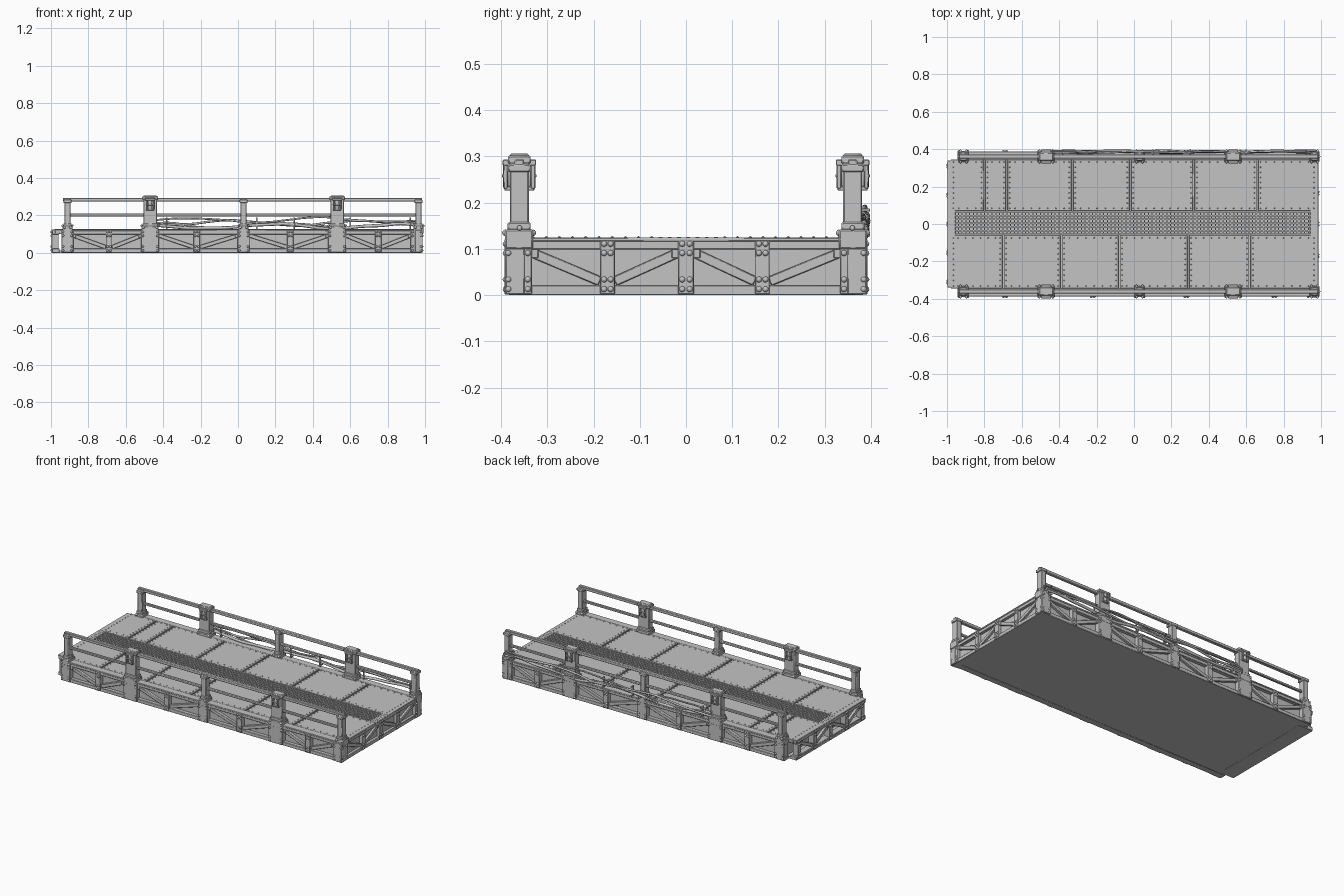
import bpy, bmesh, math, random
from mathutils import Vector, Matrix

random.seed(4)
if "Cube" in bpy.data.objects:
    bpy.data.objects.remove(bpy.data.objects["Cube"], do_unlink=True)

GREY = (0.55, 0.55, 0.55, 1)
mat = bpy.data.materials.new("grey_metal")
mat.use_nodes = True
mat.diffuse_color = GREY
mat.node_tree.nodes["Principled BSDF"].inputs["Base Color"].default_value = GREY

DECK = 0.125
POSTS = (-0.912, -0.47, 0.03, 0.53, 0.965)
LAMPS = (-0.47, 0.53)
IDENT = Matrix.Identity(4)


def box(bm, x0, x1, y0, y1, z0, z1, m=IDENT):
    size = Matrix.Diagonal((x1 - x0, y1 - y0, z1 - z0, 1))
    mid = Matrix.Translation(((x0 + x1) / 2, (y0 + y1) / 2, (z0 + z1) / 2))
    bmesh.ops.create_cube(bm, size=1, matrix=m @ mid @ size)


def beam(bm, a, b, w, d, m=IDENT):
    # rectangular bar between two points, w in the vertical plane, d across it
    a, b = Vector(a), Vector(b)
    rot = (b - a).to_track_quat('X', 'Z').to_matrix().to_4x4()
    size = Matrix.Diagonal(((b - a).length, d, w, 1))
    bmesh.ops.create_cube(bm, size=1, matrix=m @ Matrix.Translation((a + b) / 2) @ rot @ size)


def bolt(bm, p, r=0.007, m=IDENT, detail=2):
    bmesh.ops.create_icosphere(bm, subdivisions=detail, radius=r, matrix=m @ Matrix.Translation(p))


def finish(bm, name, bevel=0.0):
    bmesh.ops.recalc_face_normals(bm, faces=bm.faces)
    me = bpy.data.meshes.new(name)
    bm.to_mesh(me)
    bm.free()
    ob = bpy.data.objects.new(name, me)
    bpy.context.scene.collection.objects.link(ob)
    me.materials.append(mat)
    bpy.ops.object.select_all(action='DESELECT')
    ob.select_set(True)
    bpy.context.view_layer.objects.active = ob
    bpy.ops.object.shade_smooth_by_angle(angle=math.radians(40))
    if bevel:
        mod = ob.modifiers.new("Bevel", 'BEVEL')
        mod.width, mod.segments = bevel, 1
    return ob


def truss(name, m, u0, u1, stations, width, face=0.0):
    # chords, uprights, zigzag braces and bolts; local y = 0 is the outer chord face
    bm, rivets = bmesh.new(), bmesh.new()
    box(bm, u0, u1, 0, 0.04, 0, 0.022, m)
    box(bm, u0, u1, 0, 0.04, 0.099, DECK, m)
    box(bm, u0, u1, -0.004, 0.01, 0.116, DECK, m)
    for i, u in enumerate(stations):
        w = width(i)
        box(bm, u - w, u + w, -0.003 - face, 0.035, 0.002, 0.121, m)
        for z in (0.013, 0.034, 0.091, 0.111):
            for s in (-1, 1):
                bolt(rivets, (u + s * (w - 0.009), -0.003 - face, z), 0.0065, m)
    for i, (a, b) in enumerate(zip(stations, stations[1:])):
        a, b = a + width(i), b - width(i + 1)
        za, zb = (0.092, 0.03) if i % 2 == 0 else (0.03, 0.092)
        beam(bm, (a, 0.013, za), (b, 0.013, zb), 0.021, 0.018, m)
        # gusset at the high end of each brace
        g = a if i % 2 == 0 else b
        box(bm, g - 0.014, g + 0.014, 0.002, 0.03, 0.08, 0.105, m)
    finish(bm, name, 0.002)
    finish(rivets, name + "_bolts")


# solid core with a closed underside
bm = bmesh.new()
box(bm, -0.925, 0.965, -0.362, 0.362, 0.001, 0.11)
box(bm, -0.995, -0.9, -0.338, 0.338, 0, 0.012)
box(bm, -0.985, -0.9, -0.338, 0.338, 0.1, 0.112)
finish(bm, "platform_core")

# long side trusses
side_stations = [-0.912, -0.69, -0.47, -0.22, 0.03, 0.28, 0.53, 0.75, 0.955]
side_w = lambda i: 0.017 if i % 2 else (0.048 if i in (2, 6) else 0.032)
for name, s in (("front", -1), ("back", 1)):
    m = Matrix.Translation((0, s * 0.384, 0)) @ Matrix.Diagonal((1, -s, 1, 1))
    truss(name + "_truss", m, -0.945, 0.98, side_stations, side_w, 0.003)

# end trusses, the one at -x is the narrower coupling end
end_w = lambda i: 0.016 if i % 2 else (0.03 if i in (0, 4) else 0.017)
m = Matrix.Translation((0.982, 0, 0)) @ Matrix.Rotation(math.pi / 2, 4, 'Z')
truss("right_end_truss", m, -0.384, 0.384, [-0.363, -0.17, 0, 0.165, 0.363], end_w)
m = Matrix.Translation((-0.994, 0, 0)) @ Matrix.Rotation(-math.pi / 2, 4, 'Z')
truss("left_end_truss", m, -0.34, 0.34, [-0.31, -0.155, 0, 0.155, 0.31], lambda i: 0.015)

# deck plates with seams and rivets
plates, rivets = bmesh.new(), bmesh.new()
rows = ((0.07, 0.345, (-0.982, -0.8, -0.68, -0.33, -0.02, 0.32, 0.66, 0.978)),
        (-0.345, -0.06, (-0.982, -0.7, -0.39, -0.08, 0.29, 0.62, 0.978)))
for y0, y1, xs in rows:
    for a, b in zip(xs, xs[1:]):
        box(plates, a + 0.004, b - 0.004, y0, y1, 0.105, DECK)
        n = 10
        for k in range(n):
            y = y0 + 0.014 + (y1 - y0 - 0.028) * k / (n - 1)
            for x in (a + 0.016, b - 0.016):
                bolt(rivets, (x, y, DECK - 0.001), 0.004, detail=1)
        n = int((b - a) / 0.04)
        for k in range(1, n):
            for y in (y0 + 0.014, y1 - 0.014):
                bolt(rivets, (a + (b - a) * k / n, y, DECK - 0.001), 0.004, detail=1)
finish(plates, "deck_plates", 0.002)
finish(rivets, "deck_rivets")

# central grating strip
bm = bmesh.new()
for k in range(7):
    y = -0.055 + k * 0.02
    box(bm, -0.982, 0.978, y - 0.004, y + 0.004, 0.105, 0.126)
for k in range(99):
    x = -0.978 + k * 0.0199
    box(bm, x - 0.003, x + 0.003, -0.058, 0.068, 0.105, 0.124)
finish(bm, "walkway_grating")

# railings on both long sides
for side, s in (("front", -1), ("back", 1)):
    m = Matrix.Diagonal((1, s, 1, 1))
    posts, rails, bolts = bmesh.new(), bmesh.new(), bmesh.new()
    box(rails, -0.935, 0.985, 0.35, 0.371, 0.275, 0.294, m)
    box(rails, -0.912, 0.965, 0.353, 0.368, 0.195, 0.21, m)
    for x in POSTS:
        lamp = x in LAMPS
        w = 0.036 if lamp else 0.016
        top = 0.306 if lamp else 0.288
        box(posts, x - w, x + w, 0.34, 0.381, 0.1, top, m)
        box(posts, x - w - 0.01, x + w + 0.01, 0.331, 0.391, 0.1, 0.142, m)
        box(posts, x - w - 0.005, x + w + 0.005, 0.336, 0.386, 0.14, 0.158, m)
        box(posts, x - w - 0.006, x + w + 0.006, 0.336, 0.385, top - 0.022, top - 0.004, m)
        for y in (0.331, 0.391):
            for d in (-w, w):
                bolt(bolts, (x + d, y, 0.135), 0.007, m)
        for d in (-w - 0.01, w + 0.01):
            bolt(bolts, (x + d, 0.36, 0.145), 0.006, m)
    finish(posts, side + "_railing_posts", 0.003)
    finish(rails, side + "_rails", 0.003)
    finish(bolts, side + "_post_bolts")

    # caged lamps on both faces of the wide posts
    lamps = bmesh.new()
    for x in LAMPS:
        for y, d in ((0.381, 1), (0.34, -1)):
            f = m @ Matrix.Translation((x, y, 0)) @ Matrix.Diagonal((1, d, 1, 1))
            box(lamps, -0.027, 0.027, -0.002, 0.016, 0.28, 0.293, f)
            box(lamps, -0.022, 0.022, -0.002, 0.012, 0.226, 0.236, f)
            bmesh.ops.create_cone(lamps, cap_ends=True, segments=12, radius1=0.011, radius2=0.011,
                                  depth=0.05, matrix=f @ Matrix.Translation((0, 0.004, 0.258)))
            for u in (-0.019, 0.019):
                box(lamps, u - 0.004, u + 0.004, 0.004, 0.014, 0.23, 0.285, f)
            box(lamps, -0.022, 0.022, 0.01, 0.017, 0.254, 0.262, f)
    finish(lamps, side + "_post_lamps", 0.002)

# loose cables along the back side
for k, (y, z, r) in enumerate(((0.386, 0.142, 0.008), (0.389, 0.16, 0.006),
                               (0.385, 0.175, 0.005), (0.391, 0.15, 0.005))):
    cu = bpy.data.curves.new("cable", 'CURVE')
    cu.dimensions = '3D'
    cu.bevel_depth, cu.bevel_resolution, cu.resolution_u = r, 2, 4
    sp = cu.splines.new('BEZIER')
    n = 14
    sp.bezier_points.add(n)
    for i, p in enumerate(sp.bezier_points):
        x = -0.45 + 1.42 * i / n
        sag = 0.012 * math.sin(x * 9 + k * 1.9)
        p.co = (x, y + random.uniform(-0.004, 0.003), z + sag + random.uniform(-0.004, 0.004))
        p.handle_left_type = p.handle_right_type = 'AUTO'
    ob = bpy.data.objects.new("back_cable", cu)
    bpy.context.scene.collection.objects.link(ob)
    cu.materials.append(mat)

# hooks holding the cables
bm = bmesh.new()
for x in (-0.38, 0.1, 0.3, 0.6, 0.92):
    box(bm, x - 0.004, x + 0.004, 0.372, 0.378, 0.11, 0.19)
    for z in (0.13, 0.184):
        box(bm, x - 0.004, x + 0.004, 0.372, 0.398, z - 0.003, z + 0.003)
finish(bm, "cable_hooks", 0.001)
